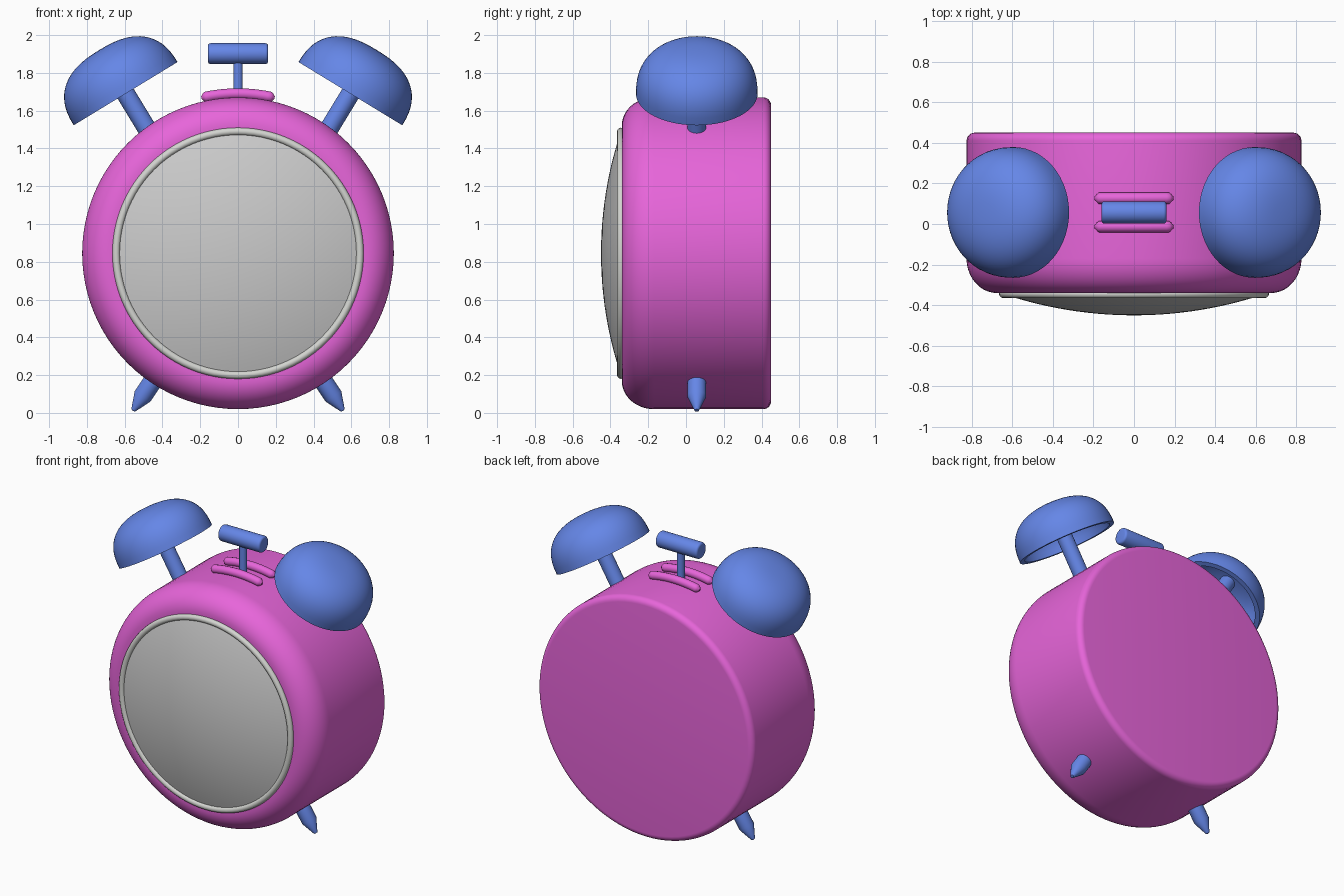
import bpy, bmesh, math
from mathutils import Vector

cube = bpy.data.objects.get("Cube")
if cube:
    bpy.data.objects.remove(cube, do_unlink=True)


def material(name, r, g, b):
    m = bpy.data.materials.new(name)
    m.use_nodes = True
    m.diffuse_color = (r, g, b, 1)
    m.node_tree.nodes["Principled BSDF"].inputs["Base Color"].default_value = (r, g, b, 1)
    return m


PINK = material("pink enamel", 0.8, 0.13, 0.7)
BLUE = material("blue enamel", 0.13, 0.24, 0.8)
GLASS = material("grey glass", 0.6, 0.6, 0.6)
RING = material("pale grey rim", 0.65, 0.66, 0.63)

CENTRE = Vector((0, 0, 0.845))
MID_Y = 0.057


def finish(obj, mat, angle=40):
    obj.data.materials.append(mat)
    bpy.ops.object.select_all(action="DESELECT")
    obj.select_set(True)
    bpy.context.view_layer.objects.active = obj
    bpy.ops.object.shade_smooth_by_angle(angle=math.radians(angle))
    return obj


def arc(r0, h0, r1, h1, a0, a1, steps=10, power=1.0):
    """Elliptical arc round (r0, h0) with half-axes r1, h1, as (radius, height)."""
    pts = []
    for i in range(steps + 1):
        a = math.radians(a0 + (a1 - a0) * i / steps)
        c, s = math.cos(a), math.sin(a)
        pts.append((r0 + r1 * math.copysign(abs(c) ** power, c),
                    h0 + h1 * math.copysign(abs(s) ** power, s)))
    return pts


def lathe(name, profile, origin, axis, mat, segs=48, closed=False):
    """Spin a (radius, height) profile round an axis."""
    bm = bmesh.new()
    verts = [bm.verts.new((r, 0, h)) for r, h in profile]
    pairs = list(zip(verts, verts[1:]))
    if closed:
        pairs.append((verts[-1], verts[0]))
    edges = [bm.edges.new(p) for p in pairs]
    bmesh.ops.spin(bm, geom=verts + edges, cent=(0, 0, 0), axis=(0, 0, 1),
                   angle=2 * math.pi, steps=segs, use_merge=True)
    bmesh.ops.remove_doubles(bm, verts=bm.verts, dist=0.0001)
    bmesh.ops.recalc_face_normals(bm, faces=bm.faces)
    mesh = bpy.data.meshes.new(name)
    bm.to_mesh(mesh)
    bm.free()
    obj = bpy.data.objects.new(name, mesh)
    bpy.context.collection.objects.link(obj)
    obj.location = origin
    obj.rotation_euler = Vector(axis).to_track_quat("Z", "Y").to_euler()
    return finish(obj, mat)


# Drum-shaped body with a broad front shoulder and a tight back edge
FRONT = (0, -1, 0)
lathe("body",
      [(0, -0.45)] + arc(0.785, -0.41, 0.04, 0.04, -90, 0, 6)
      + arc(0.675, 0.17, 0.15, 0.17, 0, 90, 14) + [(0, 0.34)],
      CENTRE, FRONT, PINK, 96)

# Domed face glass and its rim
bulge = 2.03
lathe("face_glass",
      [(bulge * math.sin(a), 0.45 - bulge + bulge * math.cos(a))
       for a in [0.325 * i / 14 for i in range(15)]] + [(0.64, 0.33)],
      CENTRE, FRONT, GLASS, 96)
lathe("face_rim", arc(0.645, 0.345, 0.02, 0.02, 0, 330, 11),
      CENTRE, FRONT, RING, 96, closed=True)

for side, s in (("left", 1), ("right", -1)):
    # Hollow bell on a slanted post
    axis = Vector((s * 0.52, 0, 0.854)).normalized()
    base = Vector((s * 0.595, MID_Y, 1.69))
    shell = arc(0, 0, 0.322, 0.27, 0, 90, 16, 0.8)
    hollow = arc(0, 0, 0.29, 0.235, 90, 0, 16, 0.8)
    lathe(side + "_bell", shell + hollow, base, axis, BLUE, 56, closed=True)
    lathe(side + "_bell_post", [(0, -0.26), (0.05, -0.26), (0.05, 0.25), (0, 0.25)],
          base, axis, BLUE, 32)
    # Pointed foot, set radially in the body
    lathe(side + "_foot", [(0, 0.7), (0.05, 0.7), (0.05, 0.91), (0.012, 1.0), (0, 1.003)],
          CENTRE + Vector((0, MID_Y, 0)), (s * 0.555, 0, -0.832), BLUE, 32)

# Hammer between the bells
lathe("hammer_stem", [(0, 1.6), (0.025, 1.6), (0.025, 1.88), (0, 1.88)],
      (0, MID_Y, 0), (0, 0, 1), BLUE, 24)
lathe("hammer_head",
      [(0, -0.16)] + arc(0.04, -0.145, 0.015, 0.015, -90, 0, 4)
      + arc(0.04, 0.145, 0.015, 0.015, 0, 90, 4) + [(0, 0.16)],
      (0, MID_Y, 1.902), (1, 0, 0), BLUE, 32)


def rail(name, y):
    """Round bar with rounded ends that follows the top of the body."""
    curve = bpy.data.curves.new(name, "CURVE")
    curve.dimensions = "3D"
    curve.bevel_depth = 0.028
    curve.bevel_resolution = 4
    curve.use_fill_caps = True
    n = 20
    spline = curve.splines.new("POLY")
    spline.points.add(n)
    for i, p in enumerate(spline.points):
        t = -math.cos(math.pi * i / n)
        a = 0.231 * t
        p.co = (0.845 * math.sin(a), y, CENTRE.z + 0.845 * math.cos(a), 1)
        p.radius = max(0.3, min(1.0, (1 - t * t) * 5) ** 0.5)
    obj = bpy.data.objects.new(name, curve)
    bpy.context.collection.objects.link(obj)
    bpy.ops.object.select_all(action="DESELECT")
    obj.select_set(True)
    bpy.context.view_layer.objects.active = obj
    bpy.ops.object.convert(target="MESH")
    finish(bpy.context.object, PINK, 50)


# Pair of guide rails beside the hammer stem
rail("front_rail", MID_Y - 0.07)
rail("back_rail", MID_Y + 0.07)
